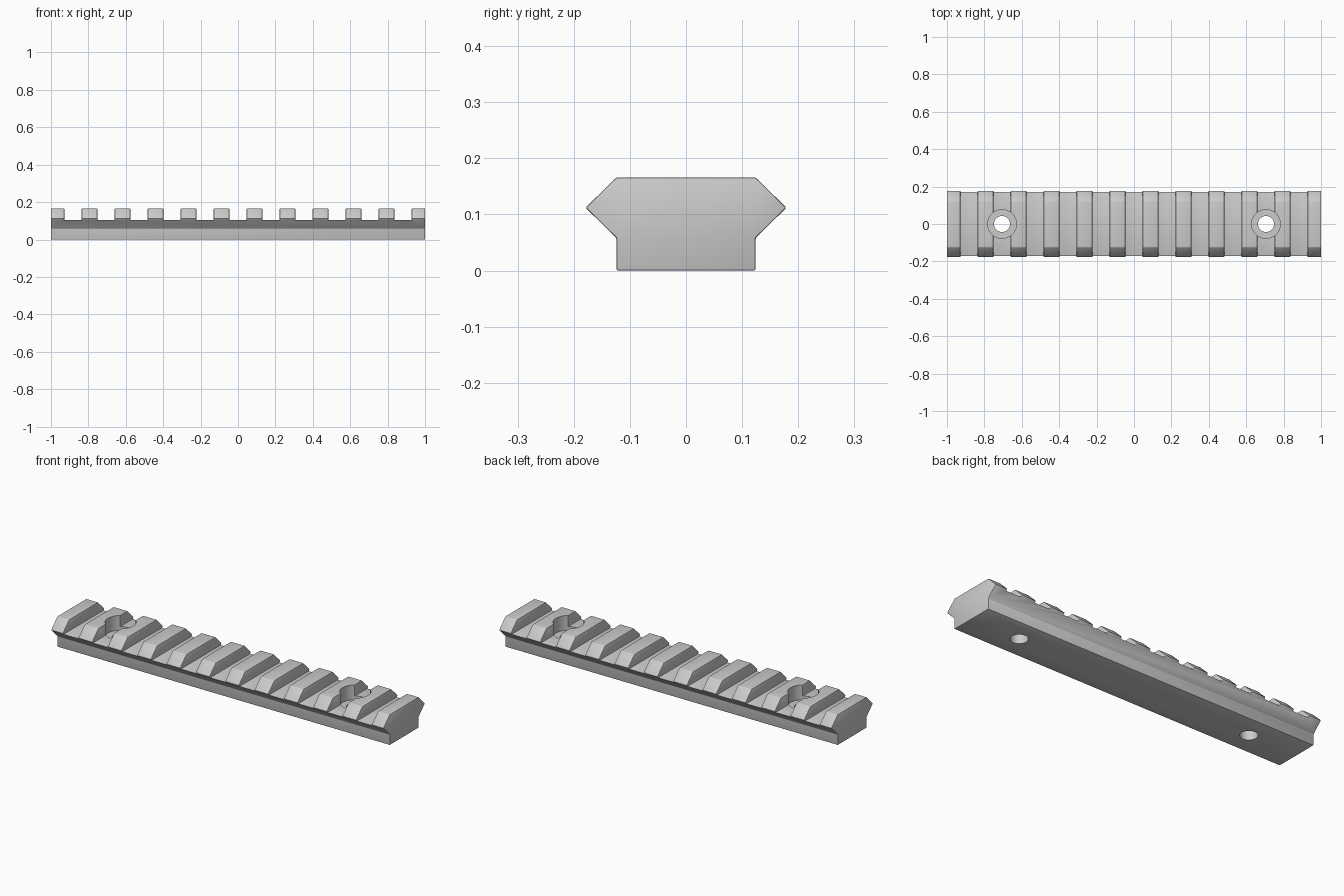
import bpy, bmesh
from mathutils import Matrix

if "Cube" in bpy.data.objects:
    bpy.data.objects.remove(bpy.data.objects["Cube"], do_unlink=True)

PITCH, GAP, FLOOR = 0.1764, 0.093, 0.105
SCREW_X = 4 * PITCH

grey = bpy.data.materials.new("rail grey")
grey.use_nodes = True
colour = (0.6, 0.6, 0.6, 1)
grey.diffuse_color = colour
grey.node_tree.nodes["Principled BSDF"].inputs["Base Color"].default_value = colour


def make(name, bm):
    mesh = bpy.data.meshes.new(name)
    bmesh.ops.recalc_face_normals(bm, faces=bm.faces)
    bm.to_mesh(mesh)
    bm.free()
    mesh.materials.append(grey)
    obj = bpy.data.objects.new(name, mesh)
    bpy.context.collection.objects.link(obj)
    return obj


def cut(target, cutter):
    cutter.hide_render = True
    mod = target.modifiers.new(cutter.name, 'BOOLEAN')
    mod.operation, mod.solver, mod.object = 'DIFFERENCE', 'EXACT', cutter


# Rail body: dovetail section swept along x
half = [(0.124, 0), (0.124, 0.058), (0.179, 0.112), (0.124, 0.166)]
section = half + [(-y, z) for y, z in reversed(half)]
bm = bmesh.new()
face = bm.faces.new([bm.verts.new((-1, y, z)) for y, z in section])
swept = bmesh.ops.extrude_face_region(bm, geom=[face])["geom"]
bmesh.ops.translate(bm, vec=(2, 0, 0),
                    verts=[v for v in swept if isinstance(v, bmesh.types.BMVert)])
rail = make("rail", bm)

# Cross slots between the teeth
bm = bmesh.new()
for i in range(-5, 6):
    place = Matrix.Translation((i * PITCH, 0, FLOOR + 0.1))
    bmesh.ops.create_cube(bm, size=1, matrix=place @ Matrix.Diagonal((GAP, 0.6, 0.2, 1)))
slots = make("slot_cutter", bm)
cut(rail, slots)

# Fine softened edges
bevel = rail.modifiers.new("edge_bevel", 'BEVEL')
bevel.width, bevel.segments, bevel.limit_method = 0.003, 2, 'ANGLE'


# Screw holes and their counterbores
def drill(name, radius, bottom):
    bm = bmesh.new()
    for x in (-SCREW_X, SCREW_X):
        bmesh.ops.create_cone(bm, cap_ends=True, segments=48, radius1=radius, radius2=radius,
                              depth=0.4, matrix=Matrix.Translation((x, 0, bottom + 0.2)))
    return make(name, bm)


cutters = [slots, drill("counterbore_cutter", 0.077, 0.085), drill("hole_cutter", 0.043, -0.1)]
for cutter in cutters[1:]:
    cut(rail, cutter)

# Bake the modifiers, then drop the cutters
bpy.context.view_layer.update()
graph = bpy.context.evaluated_depsgraph_get()
baked = bpy.data.meshes.new_from_object(rail.evaluated_get(graph))
rail.modifiers.clear()
rail.data = baked
for cutter in cutters:
    bpy.data.objects.remove(cutter, do_unlink=True)

bpy.ops.object.select_all(action='DESELECT')
rail.select_set(True)
bpy.context.view_layer.objects.active = rail
bpy.ops.object.shade_smooth_by_angle(angle=0.5)
